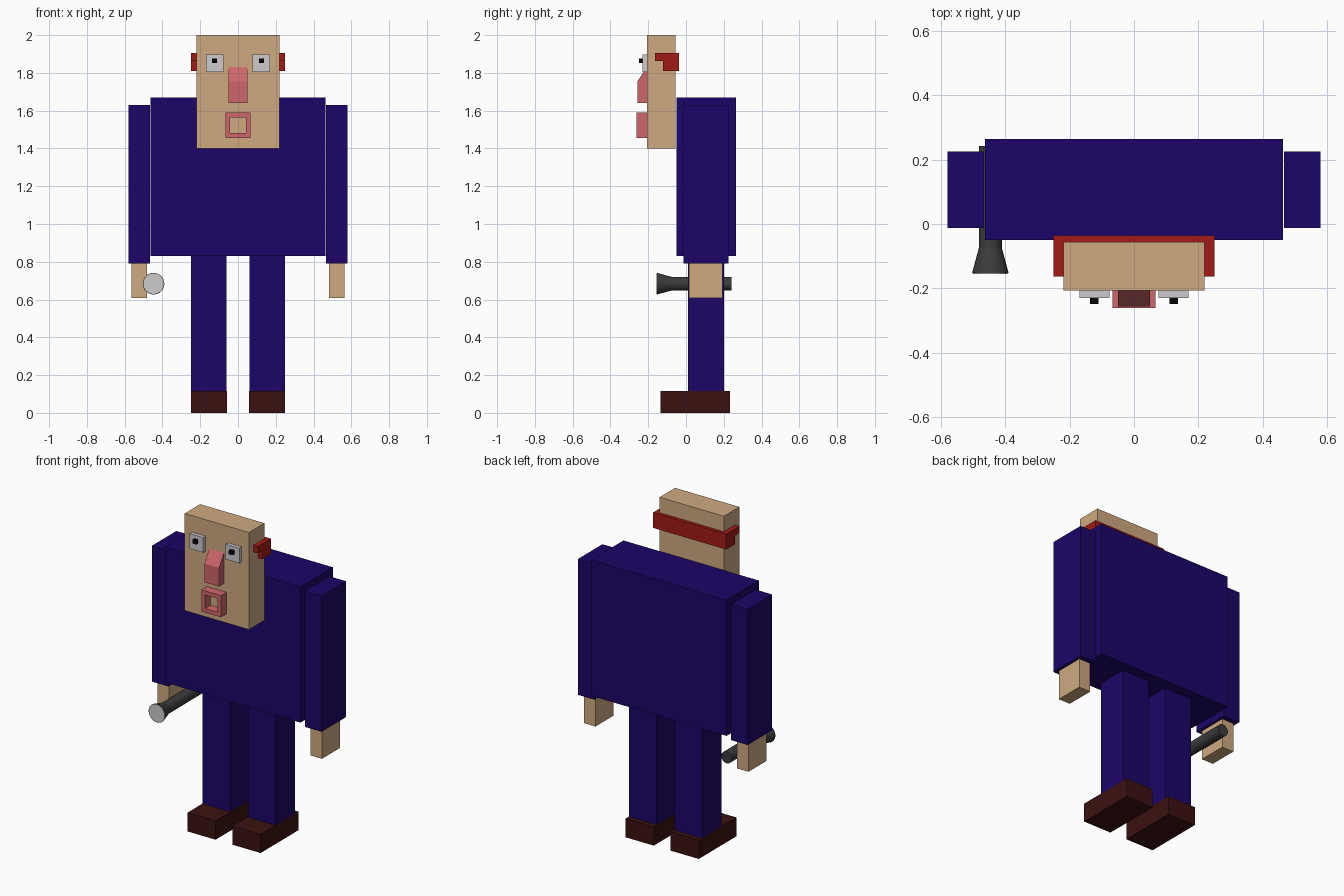
import bpy, bmesh, math
from mathutils import Matrix

if "Cube" in bpy.data.objects:
    bpy.data.objects.remove(bpy.data.objects["Cube"])


def material(name, rgb):
    m = bpy.data.materials.new(name)
    m.diffuse_color = (*[(c / 255) ** 2.2 for c in rgb], 1)
    m.use_nodes = True
    m.node_tree.nodes["Principled BSDF"].inputs["Base Color"].default_value = m.diffuse_color
    return m


NAVY = material("navy_cloth", (34, 13, 104))
SKIN = material("skin", (205, 168, 128))
LEATHER = material("brown_leather", (62, 24, 24))
RED = material("red_band", (160, 32, 28))
PINK = material("pink_skin", (205, 102, 106))
BLACK = material("black", (15, 15, 15))
DARK = material("dark_metal", (62, 62, 62))


def finish(name, bm, mat):
    bmesh.ops.recalc_face_normals(bm, faces=bm.faces)
    me = bpy.data.meshes.new(name)
    bm.to_mesh(me)
    bm.free()
    if mat:
        me.materials.append(mat)
    ob = bpy.data.objects.new(name, me)
    bpy.context.collection.objects.link(ob)
    return ob


def prism(name, profile, x0, x1, mat):
    """Extrude a (y, z) profile from x0 to x1."""
    bm = bmesh.new()
    face = bm.faces.new([bm.verts.new((x0, y, z)) for y, z in profile])
    ext = bmesh.ops.extrude_face_region(bm, geom=[face])["geom"]
    verts = [v for v in ext if isinstance(v, bmesh.types.BMVert)]
    bmesh.ops.translate(bm, verts=verts, vec=(x1 - x0, 0, 0))
    return finish(name, bm, mat)


def box(name, x, y, z, mat):
    return prism(name, [(y[0], z[0]), (y[1], z[0]), (y[1], z[1]), (y[0], z[1])], *x, mat)


def frustum(name, x, z, y0, y1, r0, r1, mat):
    """Round section along y, radius r0 at the front y0 and r1 at y1."""
    bm = bmesh.new()
    bmesh.ops.create_cone(bm, cap_ends=True, segments=32, radius1=r1, radius2=r0, depth=y1 - y0,
                          matrix=Matrix.Translation((x, (y0 + y1) / 2, z)) @ Matrix.Rotation(math.pi / 2, 4, 'X'))
    for f in bm.faces:
        f.smooth = len(f.verts) == 4
    for e in bm.edges:
        e.smooth = all(f.smooth for f in e.link_faces)
    return finish(name, bm, mat)


# Torso and head
box("torso", (-.463, .463), (-.05, .265), (.83, 1.67), NAVY)
box("head", (-.22, .22), (-.207, -.056), (1.4, 2), SKIN)

# Paired limbs, eyes and band ends
for side, s in (("left", 1), ("right", -1)):
    def span(a, b):
        return sorted((s * a, s * b))
    box(side + "_arm", span(.467, .58), (-.012, .226), (.79, 1.63), NAVY)
    box(side + "_hand", span(.483, .563), (.016, .194), (.608, .79), SKIN)
    box(side + "_leg", span(.06, .25), (.01, .2), (.115, .83), NAVY)
    box(side + "_shoe", span(.058, .25), (-.136, .232), (0, .116), LEATHER)
    box(side + "_eye", span(.077, .17), (-.23, -.207), (1.805, 1.898), None)
    box(side + "_pupil", span(.111, .137), (-.249, -.229), (1.853, 1.877), BLACK)
    prism(side + "_band_end", [(-.163, 1.905), (-.163, 1.863), (-.121, 1.863), (-.121, 1.81),
                               (-.056, 1.81), (-.056, 1.905)], *span(.22, .25), RED)

# Band across the back of the head
box("back_band", (-.25, .25), (-.056, -.036), (1.81, 1.905), RED)

# Wedge nose
prism("nose", [(-.207, 1.64), (-.257, 1.64), (-.257, 1.755), (-.207, 1.83)], -.05, .05, PINK)

# Square mouth ring
bm = bmesh.new()
corners = ((-1, -1), (1, -1), (1, 1), (-1, 1))
rings = [[bm.verts.new((a * r, y, 1.523 + b * r)) for a, b in corners]
         for r, y in ((.067, -.207), (.067, -.262), (.042, -.262), (.042, -.207))]
for i in range(4):
    for j in range(4):
        p, q, k = rings[i], rings[(i + 1) % 4], (j + 1) % 4
        bm.faces.new((p[j], p[k], q[k], q[j]))
finish("mouth", bm, PINK)

# Torch held in the right hand
X, Z = -.447, .684
frustum("torch_handle", X, Z, -.085, .242, .036, .036, DARK)
frustum("torch_flare", X, Z, -.153, -.075, .057, .036, DARK)
frustum("torch_lens", X, Z, -.155, -.152, .054, .054, None)
